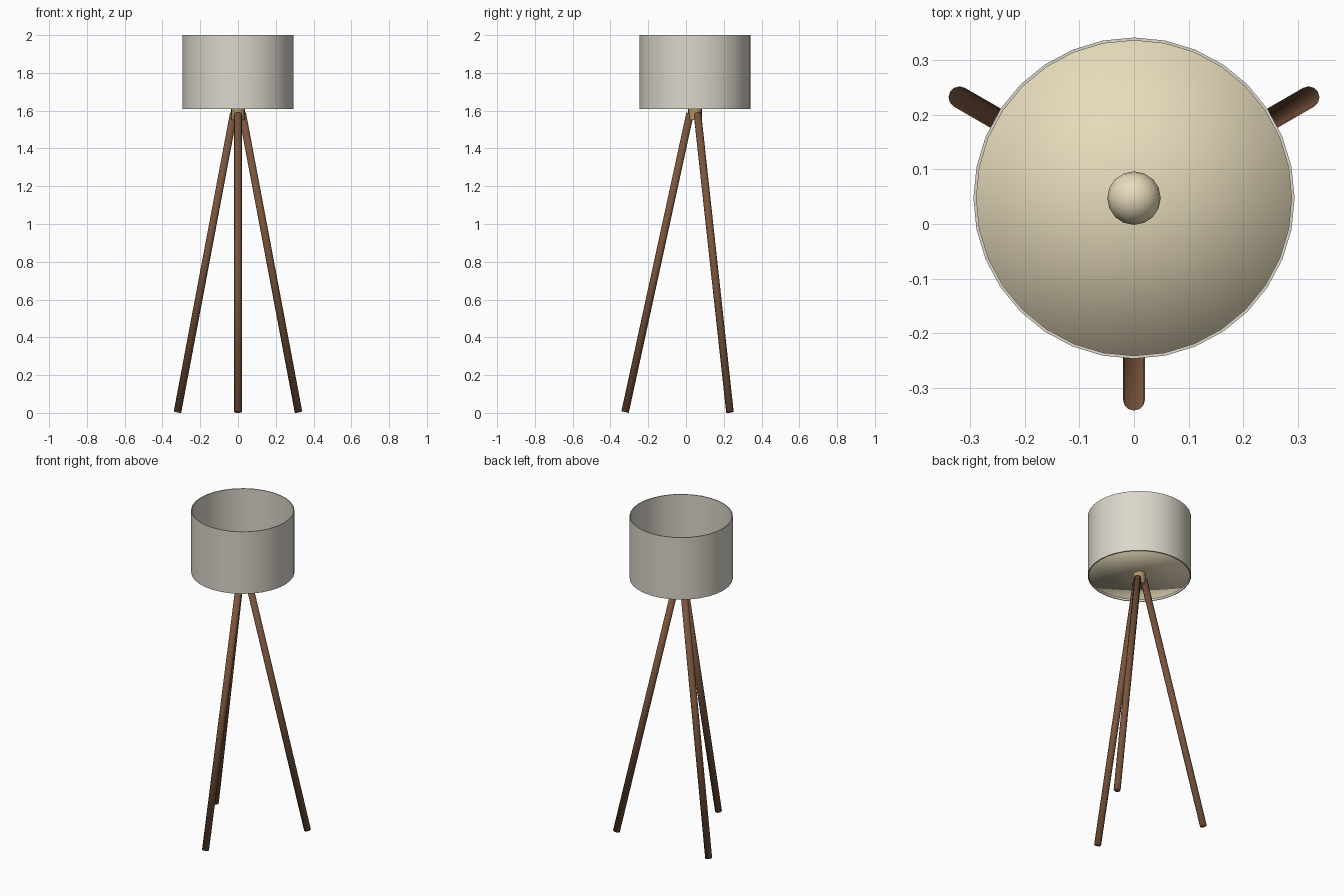
import bpy, math
from mathutils import Vector

if "Cube" in bpy.data.objects:
    bpy.data.objects.remove(bpy.data.objects["Cube"])

CY = 0.0475  # lamp axis sits slightly behind the origin


def material(name, rgb):
    m = bpy.data.materials.new(name)
    m.diffuse_color = (*rgb, 1)
    m.use_nodes = True
    m.node_tree.nodes["Principled BSDF"].inputs["Base Color"].default_value = m.diffuse_color
    return m


wood = material("wood", (0.19, 0.09, 0.045))
brass = material("brass", (0.42, 0.30, 0.13))
linen = material("linen", (0.72, 0.68, 0.60))
cream = material("cream", (0.80, 0.71, 0.50))


def rod(name, a, b, radius, sides, mat, fill='NGON', sharp=True):
    a, b = Vector(a), Vector(b)
    d = b - a
    bpy.ops.mesh.primitive_cylinder_add(vertices=sides, radius=radius, depth=d.length,
                                        end_fill_type=fill, location=(a + b) / 2)
    o = bpy.context.object
    o.name = name
    o.rotation_euler = d.to_track_quat('Z', 'Y').to_euler()
    o.data.materials.append(mat)
    if sharp:
        bpy.ops.object.shade_smooth_by_angle(angle=math.radians(40))
    else:
        bpy.ops.object.shade_smooth()
    return o


# Three splayed legs, soft shaded over their ends
for name, deg in (("front_leg", -90), ("back_right_leg", 30), ("back_left_leg", 150)):
    c, s = math.cos(math.radians(deg)), math.sin(math.radians(deg))
    rod(name, (0.37 * c, CY + 0.37 * s, 0.0043), (0.026 * c, CY + 0.026 * s, 1.586),
        0.02, 12, wood, sharp=False)

# Brass hub, lamp socket
rod("hub", (0, CY, 1.55), (0, CY, 1.63), 0.036, 16, brass)
rod("socket", (0, CY, 1.63), (0, CY, 1.68), 0.02, 16, brass)

# Diffuser disc closing the bottom of the shade
rod("diffuser", (0, CY, 1.622), (0, CY, 1.64), 0.29, 32, cream, 'TRIFAN', False)

# Bulb
bpy.ops.mesh.primitive_uv_sphere_add(segments=16, ring_count=10, radius=0.049,
                                     location=(0, CY, 1.71))
bulb = bpy.context.object
bulb.name = "bulb"
bulb.data.materials.append(cream)
bpy.ops.object.shade_smooth()

# Open drum shade: four rings, outer and inner wall with thin rims
N = 32
rings = [(0.2945, 1.61), (0.2945, 2.0), (0.289, 2.0), (0.289, 1.61)]
verts = [(r * math.sin(2 * math.pi * i / N), CY + r * math.cos(2 * math.pi * i / N), z)
         for r, z in rings for i in range(N)]
faces = []
for k in range(4):
    p, q = k * N, (k + 1) % 4 * N
    for i in range(N):
        j = (i + 1) % N
        faces.append((p + i, q + i, q + j, p + j))
me = bpy.data.meshes.new("shade")
me.from_pydata(verts, [], faces)
me.materials.append(linen)
shade = bpy.data.objects.new("shade", me)
bpy.context.collection.objects.link(shade)
bpy.ops.object.select_all(action='DESELECT')
shade.select_set(True)
bpy.context.view_layer.objects.active = shade
bpy.ops.object.shade_smooth_by_angle(angle=math.radians(40))
